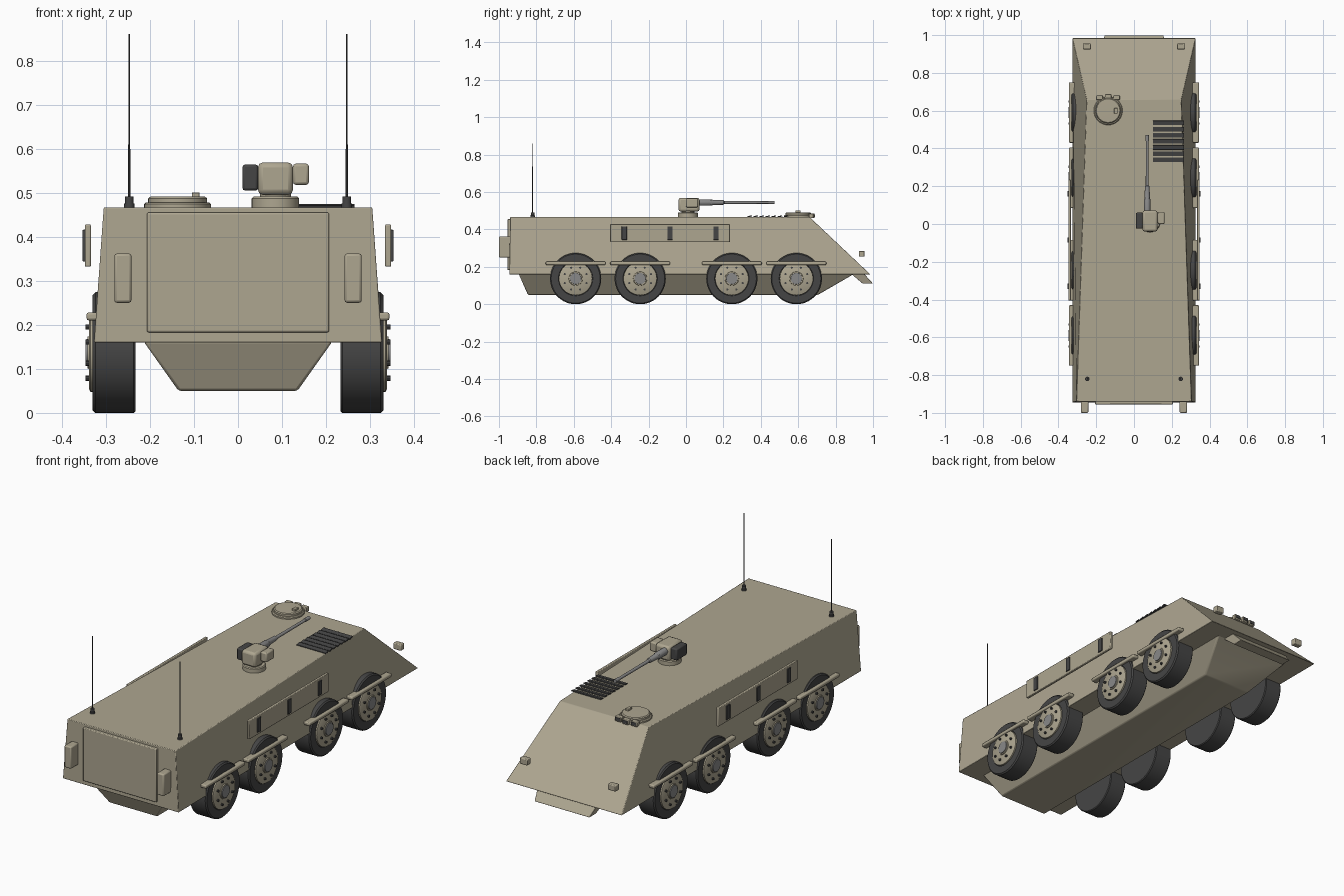
import bpy, bmesh, math
from mathutils import Vector, Matrix

if "Cube" in bpy.data.objects:
    bpy.data.objects.remove(bpy.data.objects["Cube"])


def material(name, color):
    m = bpy.data.materials.new(name)
    m.diffuse_color = (*color, 1)
    m.use_nodes = True
    m.node_tree.nodes["Principled BSDF"].inputs["Base Color"].default_value = m.diffuse_color
    return m


TAN = material("tan_paint", (0.42, 0.38, 0.28))
DARK = material("dark_rubber", (0.06, 0.06, 0.06))
STEEL = material("steel", (0.25, 0.25, 0.25))


def finish(name, bm, mat, bevel=0, segments=2):
    bmesh.ops.remove_doubles(bm, verts=bm.verts, dist=1e-5)
    bmesh.ops.recalc_face_normals(bm, faces=bm.faces)
    me = bpy.data.meshes.new(name)
    bm.to_mesh(me)
    bm.free()
    ob = bpy.data.objects.new(name, me)
    bpy.context.collection.objects.link(ob)
    me.materials.append(mat)
    if bevel:
        b = ob.modifiers.new("bevel", 'BEVEL')
        b.width, b.segments, b.limit_method = bevel, segments, 'ANGLE'
    bpy.ops.object.select_all(action='DESELECT')
    ob.select_set(True)
    bpy.context.view_layer.objects.active = ob
    bpy.ops.object.shade_smooth_by_angle(angle=math.radians(35))
    return ob


def box(name, x, y, z, mat=TAN, bevel=0.004, tilt=0):
    bm = bmesh.new()
    bmesh.ops.create_cube(bm, size=1)
    bmesh.ops.scale(bm, vec=(abs(x[1] - x[0]), y[1] - y[0], z[1] - z[0]), verts=bm.verts)
    bmesh.ops.rotate(bm, matrix=Matrix.Rotation(tilt, 3, 'X'), verts=bm.verts)
    bmesh.ops.translate(bm, vec=(sum(x) / 2, sum(y) / 2, sum(z) / 2), verts=bm.verts)
    return finish(name, bm, mat, bevel)


def lathe(name, profile, loc, axis, mat, steps=32):
    """Spin (radius, height) points around an axis through loc."""
    bm = bmesh.new()
    vs = [bm.verts.new((r, 0, h)) for r, h in profile]
    es = [bm.edges.new(p) for p in zip(vs, vs[1:])]
    bmesh.ops.spin(bm, geom=vs + es, cent=(0, 0, 0), axis=(0, 0, 1),
                   angle=math.tau, steps=steps)
    rot = Vector((0, 0, 1)).rotation_difference(Vector(axis)).to_matrix()
    bmesh.ops.rotate(bm, matrix=rot, verts=bm.verts)
    bmesh.ops.translate(bm, vec=loc, verts=bm.verts)
    return finish(name, bm, mat)


def loft(name, low, high, bevel):
    """Solid between two rings; each ring is (half width, y, z), rear then front."""
    bm = bmesh.new()
    rings = []
    for (wr, yr, zr), (wf, yf, zf) in (low, high):
        rings.append([bm.verts.new(p) for p in
                      ((-wr, yr, zr), (wr, yr, zr), (wf, yf, zf), (-wf, yf, zf))])
    a, b = rings
    bm.faces.new(a)
    bm.faces.new(b)
    for i in range(4):
        j = (i + 1) % 4
        bm.faces.new((a[i], a[j], b[j], b[i]))
    return finish(name, bm, TAN, bevel)


# Hull
loft("upper_hull", [(0.327, -0.945, 0.16), (0.327, 0.985, 0.16)],
     [(0.305, -0.94, 0.467), (0.25, 0.66, 0.467)], 0.003)
loft("lower_hull", [(0.135, -0.845, 0.05), (0.135, 0.705, 0.05)],
     [(0.215, -0.895, 0.163), (0.215, 0.9, 0.163)], 0.006)
loft("nose_plate", [(0.155, 0.945, 0.11), (0.155, 1.0, 0.11)],
     [(0.17, 0.88, 0.165), (0.17, 0.95, 0.165)], 0.002)

# Rear door
box("rear_door", (-0.207, 0.207), (-0.955, -0.93), (0.183, 0.455))

# Roof hatch with periscopes and handle
hx, hy = -0.137, 0.60
lathe("hatch_ring", [(0, 0.46), (0.076, 0.46), (0.076, 0.474), (0.072, 0.478), (0, 0.478)],
      (hx, hy, 0), (0, 0, 1), TAN, 40)
lathe("hatch_lid", [(0, 0.475), (0.067, 0.475), (0.067, 0.487), (0.062, 0.491), (0, 0.492)],
      (hx, hy, 0), (0, 0, 1), TAN, 40)
box("hatch_handle", (-0.105, -0.087), (0.585, 0.613), (0.487, 0.501), bevel=0.002)
for i in (-1, 0, 1):
    px, py = hx + i * 0.045, hy + 0.075 - abs(i) * 0.006
    box("periscope", (px - 0.017, px + 0.017), (py - 0.012, py + 0.012),
        (0.46, 0.485), TAN, 0.003)
    box("periscope_glass", (px - 0.013, px + 0.013), (py + 0.01, py + 0.014),
        (0.466, 0.481), DARK, 0)

# Engine grille
for i in range(7):
    y = 0.34 + i * 0.0325
    box("grille_slat", (0.1, 0.265), (y - 0.012, y + 0.012), (0.467, 0.473),
        DARK, 0.001, math.radians(10))

# Weapon station
lathe("weapon_base", [(0, 0.46), (0.054, 0.46), (0.054, 0.487), (0.05, 0.491), (0, 0.491)],
      (0.085, 0.01, 0), (0, 0, 1), TAN)
lathe("weapon_neck", [(0, 0.485), (0.035, 0.485), (0.035, 0.505), (0, 0.505)],
      (0.085, 0.01, 0), (0, 0, 1), TAN)
box("weapon_body", (0.045, 0.125), (-0.04, 0.072), (0.495, 0.569), TAN, 0.012)
box("ammo_box", (0.01, 0.046), (-0.025, 0.06), (0.505, 0.564), DARK, 0.006)
box("sight_box", (0.125, 0.161), (0.0, 0.064), (0.518, 0.566), TAN, 0.006)
lathe("gun_barrel", [(0, 0.05), (0.017, 0.05), (0.017, 0.13), (0.015, 0.135), (0.012, 0.2),
                     (0.008, 0.205), (0.007, 0.44), (0.009, 0.44), (0.009, 0.472), (0, 0.472)],
      (0.07, 0, 0.544), (0, 1, 0), STEEL, 20)
box("gun_receiver", (0.056, 0.084), (0.07, 0.14), (0.53, 0.556), STEEL, 0.003)

# Parts repeated on both sides
for s in (-1, 1):
    def mx(a, b):
        return (s * a, s * b)

    box("rear_box", mx(0.242, 0.281), (-1.0, -0.935), (0.25, 0.362), TAN, 0.006)
    box("headlight", mx(0.227, 0.271), (0.925, 0.955), (0.254, 0.285), TAN, 0.004)
    lathe("antenna_base", [(0, 0.46), (0.012, 0.46), (0.012, 0.475), (0.01, 0.476),
                           (0.01, 0.491), (0, 0.491)], (s * 0.247, -0.82, 0), (0, 0, 1), DARK, 16)
    lathe("antenna_rod", [(0, 0.48), (0.0025, 0.48), (0.0018, 0.86), (0, 0.86)],
          (s * 0.247, -0.82, 0), (0, 0, 1), DARK, 8)

    # Side stowage panel with straps
    box("side_panel", mx(0.334, 0.348), (-0.405, 0.235), (0.332, 0.428), TAN, 0.003)
    for y in (-0.33, -0.085, 0.16):
        box("panel_strap", mx(0.34, 0.353), (y - 0.014, y + 0.014), (0.344, 0.416), DARK, 0.002)

    # Wheels with hubs, bolts and fender bars
    for y in (-0.59, -0.245, 0.245, 0.59):
        c = (0, y, 0.137)
        lathe("tyre", [(0, 0.233), (0.133, 0.233), (0.137, 0.237), (0.137, 0.324),
                       (0.131, 0.33), (0.092, 0.33), (0.09, 0.325), (0, 0.325)],
              c, (s, 0, 0), DARK, 48)
        lathe("wheel_rim", [(0, 0.32), (0.089, 0.32), (0.089, 0.335), (0.084, 0.338), (0, 0.338)],
              c, (s, 0, 0), TAN, 40)
        lathe("hub_plate", [(0, 0.33), (0.04, 0.33), (0.036, 0.342), (0, 0.342)],
              c, (s, 0, 0), TAN)
        lathe("hub_cap", [(0, 0.335), (0.032, 0.335), (0.03, 0.346), (0, 0.346)],
              c, (s, 0, 0), STEEL, 24)
        for k in range(8):
            a = math.tau * (k + 0.5) / 8
            lathe("wheel_bolt", [(0, 0.33), (0.006, 0.33), (0.006, 0.346), (0, 0.346)],
                  (0, y + 0.063 * math.cos(a), 0.137 + 0.063 * math.sin(a)), (s, 0, 0), DARK, 8)
        box("fender_bar", mx(0.31, 0.344), (y - 0.16, y + 0.16), (0.21, 0.228), TAN, 0.005)
